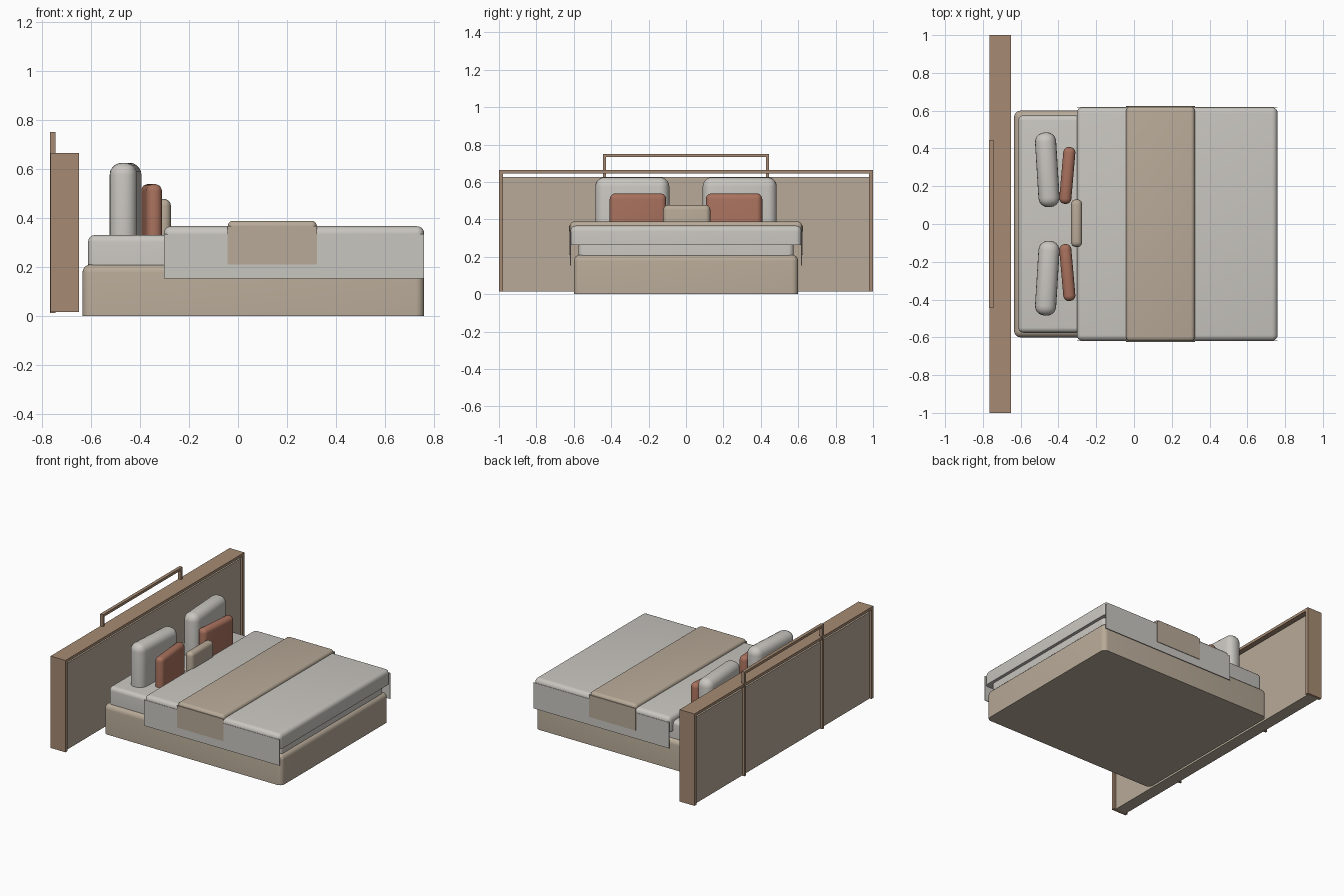
import bpy, bmesh, math

if "Cube" in bpy.data.objects:
    bpy.data.objects.remove(bpy.data.objects["Cube"])


def material(name, rgb):
    m = bpy.data.materials.new(name)
    lin = [((c / 255 + 0.055) / 1.055) ** 2.4 for c in rgb]
    m.diffuse_color = (*lin, 1)
    m.use_nodes = True
    m.node_tree.nodes["Principled BSDF"].inputs["Base Color"].default_value = m.diffuse_color
    return m


LINEN = material("light_linen", (201, 198, 192))
BEIGE = material("beige_fabric", (184, 170, 152))
WOOD = material("brown_wood", (166, 139, 115))
RUST = material("rust_fabric", (168, 113, 93))


def box(name, mat, x, y, z, radius=0.0, turn=0.0):
    """Box from (min, max) ranges; radius rounds every edge except the bottom ones."""
    centre = [(a + b) / 2 for a, b in (x, y, z)]
    size = [b - a for a, b in (x, y, z)]
    bm = bmesh.new()
    bmesh.ops.create_cube(bm, size=1)
    bmesh.ops.scale(bm, vec=size, verts=bm.verts)
    if radius:
        edges = [e for e in bm.edges if max(v.co.z for v in e.verts) > 0]
        bmesh.ops.bevel(bm, geom=edges, offset=radius, segments=5,
                        profile=0.5, affect='EDGES', clamp_overlap=True)
    mesh = bpy.data.meshes.new(name)
    bm.to_mesh(mesh)
    bm.free()
    mesh.materials.append(mat)
    ob = bpy.data.objects.new(name, mesh)
    bpy.context.collection.objects.link(ob)
    ob.location = centre
    ob.rotation_euler.z = math.radians(turn)
    if radius:
        bpy.ops.object.select_all(action='DESELECT')
        ob.select_set(True)
        bpy.context.view_layer.objects.active = ob
        bpy.ops.object.shade_smooth_by_angle(angle=math.radians(35))
    return ob


def span(centre, width):
    return (centre - width / 2, centre + width / 2)


# Headboard: padded panel in a wooden frame, open slot below the top board
box("headboard_panel", BEIGE, (-0.752, -0.665), (-0.98, 0.98), (0.015, 0.625))
box("headboard_top", WOOD, (-0.766, -0.65), (-1, 1), (0.645, 0.665))

# Upright bed base, mattress and duvet
box("bed_base", BEIGE, (-0.635, 0.76), (-0.6, 0.6), (0, 0.21), 0.034)
box("mattress", LINEN, (-0.612, 0.738), (-0.576, 0.576), (0.2, 0.33), 0.028)
box("duvet", LINEN, (-0.303, 0.76), (-0.618, 0.618), (0.262, 0.366), 0.03)
box("throw", BEIGE, (-0.042, 0.322), (-0.62, 0.62), (0.3, 0.388), 0.022)

# Parts mirrored across the bed's centre line
for side, label in ((-1, "left"), (1, "right")):
    box(f"headboard_side_{label}", WOOD, (-0.766, -0.65),
        span(side * 0.989, 0.022), (0.015, 0.665))
    box(f"rail_post_{label}", WOOD, (-0.768, -0.745),
        span(side * 0.436, 0.016), (0.012, 0.75))
    box(f"duvet_drape_{label}", LINEN, (-0.303, 0.76),
        span(side * 0.618, 0.005), (0.152, 0.335))
    box(f"throw_drape_{label}", BEIGE, (-0.042, 0.322),
        span(side * 0.622, 0.005), (0.21, 0.366))
    box(f"large_pillow_{label}", LINEN, span(-0.459, 0.112),
        span(side * 0.287, 0.396), (0.328, 0.625), 0.05, side * 3.5)
    box(f"accent_pillow_{label}", RUST, span(-0.353, 0.064),
        span(side * 0.257, 0.302), (0.328, 0.538), 0.029, side * -5)

# Rail across the top of the posts
box("top_rail", WOOD, (-0.768, -0.745), (-0.444, 0.444), (0.732, 0.75))

# Small centre cushion
box("small_cushion", BEIGE, (-0.334, -0.274), (-0.122, 0.13), (0.328, 0.477), 0.027)
